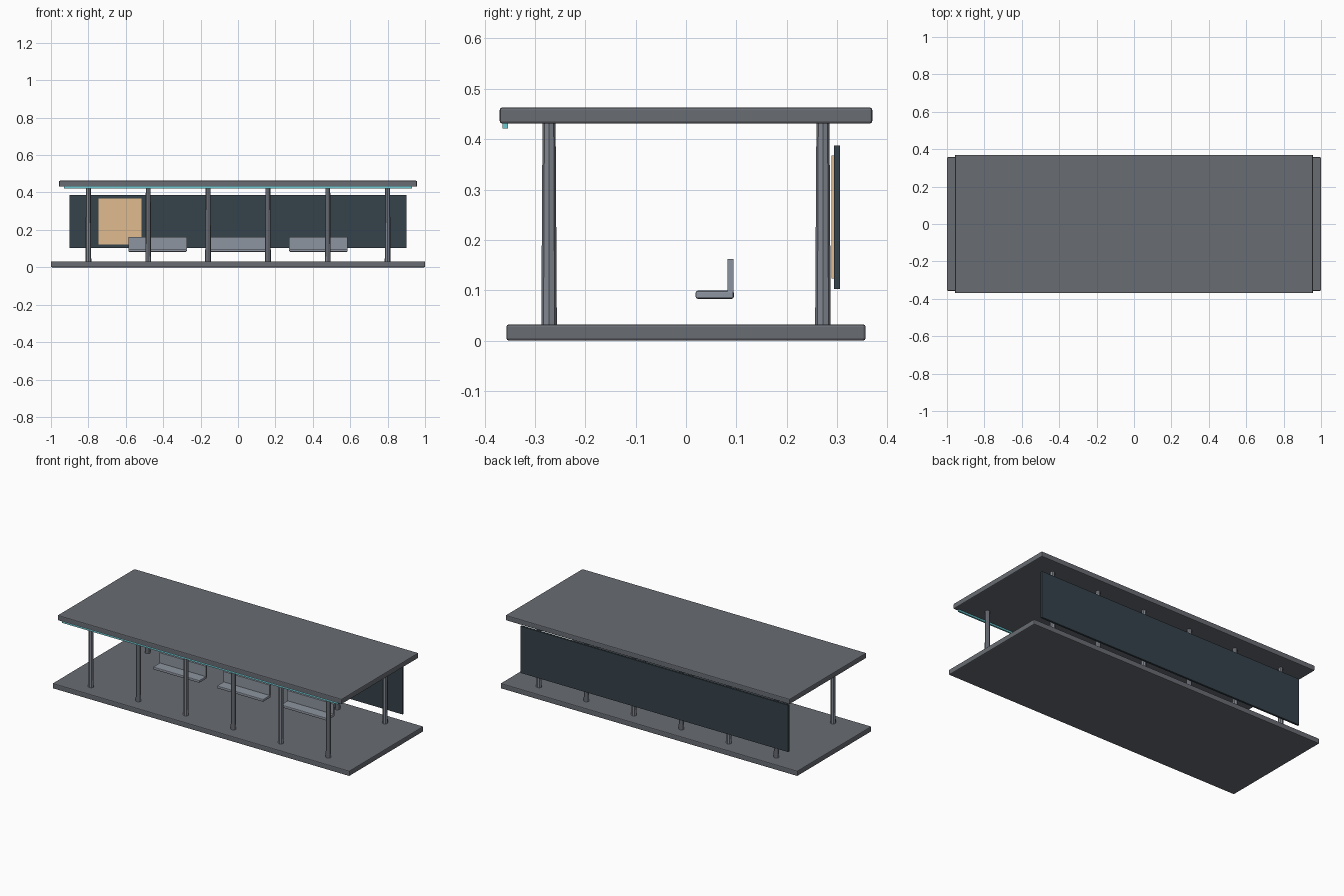
import bpy, bmesh
from mathutils import Matrix

if "Cube" in bpy.data.objects:
    bpy.data.objects.remove(bpy.data.objects["Cube"])


def material(name, rgb):
    m = bpy.data.materials.new(name)
    m.diffuse_color = (*rgb, 1)
    m.use_nodes = True
    m.node_tree.nodes["Principled BSDF"].inputs["Base Color"].default_value = m.diffuse_color
    return m


SLAB = material("slab_grey", (0.14, 0.15, 0.17))
METAL = material("column_grey", (0.22, 0.24, 0.28))
BENCH = material("bench_grey", (0.27, 0.30, 0.35))
DARK = material("dark_panel", (0.035, 0.055, 0.07))
TAN = material("warm_panel", (0.75, 0.5, 0.28))
CYAN = material("cyan_strip", (0.15, 0.6, 0.65))


def finish(name, bm, mat):
    mesh = bpy.data.meshes.new(name)
    bm.to_mesh(mesh)
    bm.free()
    mesh.materials.append(mat)
    ob = bpy.data.objects.new(name, mesh)
    bpy.context.collection.objects.link(ob)
    return ob


def box(name, x, y, z, mat, bevel=0.0):
    """Box from (min, max) ranges, with an optional soft edge."""
    bm = bmesh.new()
    bmesh.ops.create_cube(bm, size=1)
    spans = (x, y, z)
    for v in bm.verts:
        v.co = [(a + b) / 2 + c * (b - a) for c, (a, b) in zip(v.co, spans)]
    ob = finish(name, bm, mat)
    if bevel:
        mod = ob.modifiers.new("edge", 'BEVEL')
        mod.width = bevel
        mod.segments = 2
    return ob


def column(name, x, y, z0, z1):
    """Slightly tapered eight-sided column."""
    bm = bmesh.new()
    bmesh.ops.create_cone(bm, cap_ends=True, segments=8, radius1=0.0155, radius2=0.013,
                          depth=z1 - z0, matrix=Matrix.Translation((x, y, (z0 + z1) / 2)))
    return finish(name, bm, METAL)


# Platform and roof slabs
box("platform", (-1, 1), (-0.357, 0.357), (0, 0.032), SLAB, 0.005)
box("roof", (-0.957, 0.957), (-0.37, 0.37), (0.431, 0.463), SLAB, 0.005)

# Two rows of columns
for row, y in (("front", -0.272), ("back", 0.272)):
    for i in range(6):
        column(f"{row}_column_{i + 1}", -0.8 + 0.32 * i, y, 0.03, 0.433)

# Back wall with a warm panel on its inner face
box("back_wall", (-0.902, 0.902), (0.294, 0.306), (0.102, 0.387), DARK)
box("wall_panel", (-0.745, -0.515), (0.289, 0.295), (0.123, 0.368), TAN)

# Light strip under the front roof edge
box("light_strip", (-0.93, 0.93), (-0.364, -0.354), (0.421, 0.432), CYAN)

# Three benches with backrests
for i, x in enumerate((-0.43, 0, 0.43)):
    span = (x - 0.156, x + 0.156)
    box(f"bench_seat_{i + 1}", span, (0.019, 0.095), (0.083, 0.099), BENCH, 0.004)
    box(f"bench_back_{i + 1}", span, (0.082, 0.094), (0.097, 0.162), BENCH)
